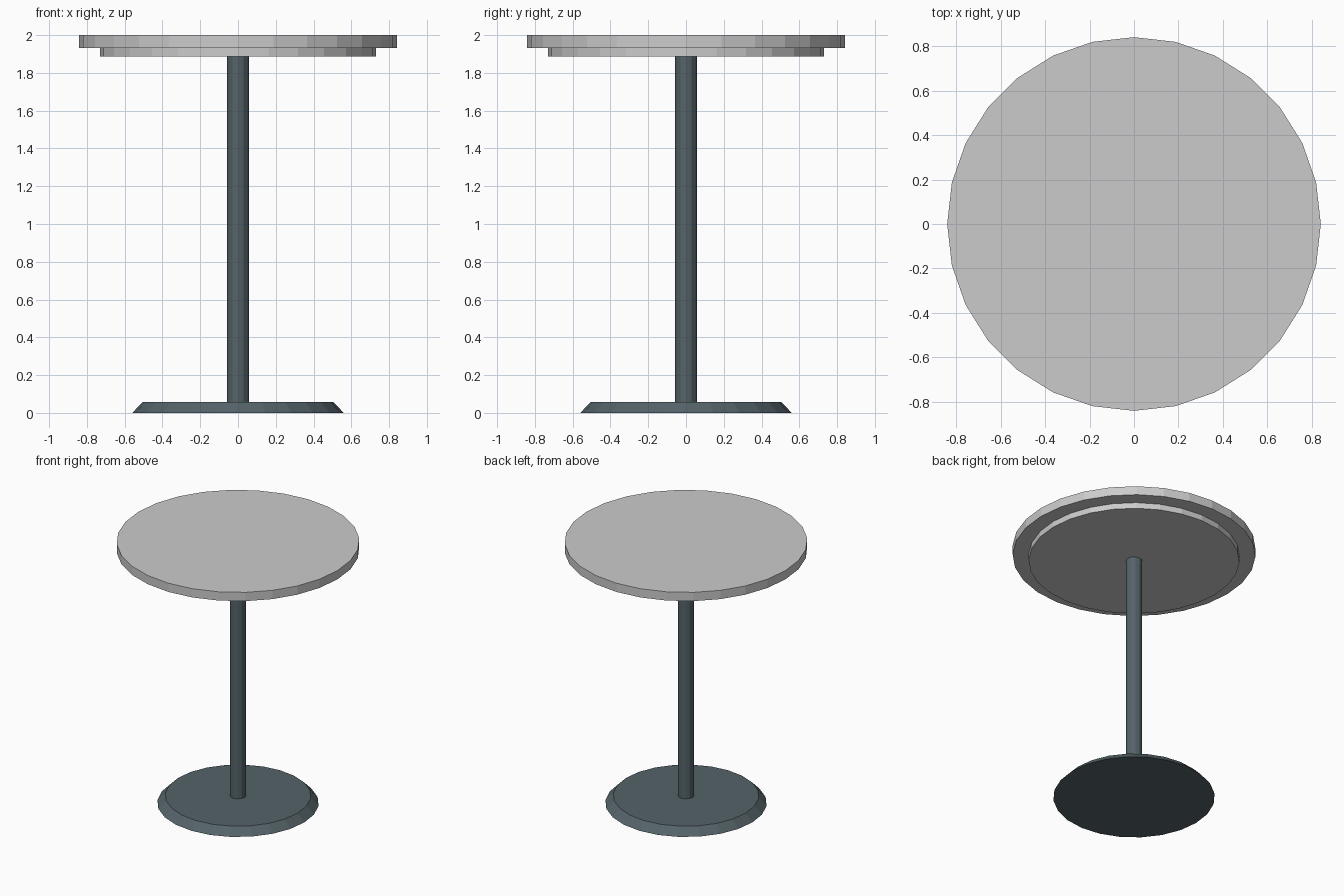
import bpy

if "Cube" in bpy.data.objects:
    bpy.data.objects.remove(bpy.data.objects["Cube"])

# dark slate metal for the stand
metal = bpy.data.materials.new("dark_metal")
metal.diffuse_color = (0.09, 0.125, 0.14, 1)
metal.use_nodes = True
metal.node_tree.nodes["Principled BSDF"].inputs["Base Color"].default_value = metal.diffuse_color


def disc(name, sides, r_bottom, r_top, z0, z1, mat=None):
    """Flat-shaded round part between two heights, with a vertex on each axis."""
    bpy.ops.mesh.primitive_cone_add(vertices=sides, radius1=r_bottom, radius2=r_top,
                                    depth=z1 - z0, location=(0, 0, (z0 + z1) / 2))
    ob = bpy.context.object
    ob.name = ob.data.name = name
    if mat:
        ob.data.materials.append(mat)
    return ob


# stand: bevelled foot plate and thin pole
disc("base_plate", 24, 0.56, 0.505, 0.0, 0.057, metal)
disc("pole", 12, 0.057, 0.057, 0.057, 1.888, metal)

# top: smaller support disc under the round table top
disc("support_disc", 28, 0.73, 0.73, 1.888, 1.933)
disc("table_top", 28, 0.841, 0.841, 1.933, 2.0)
